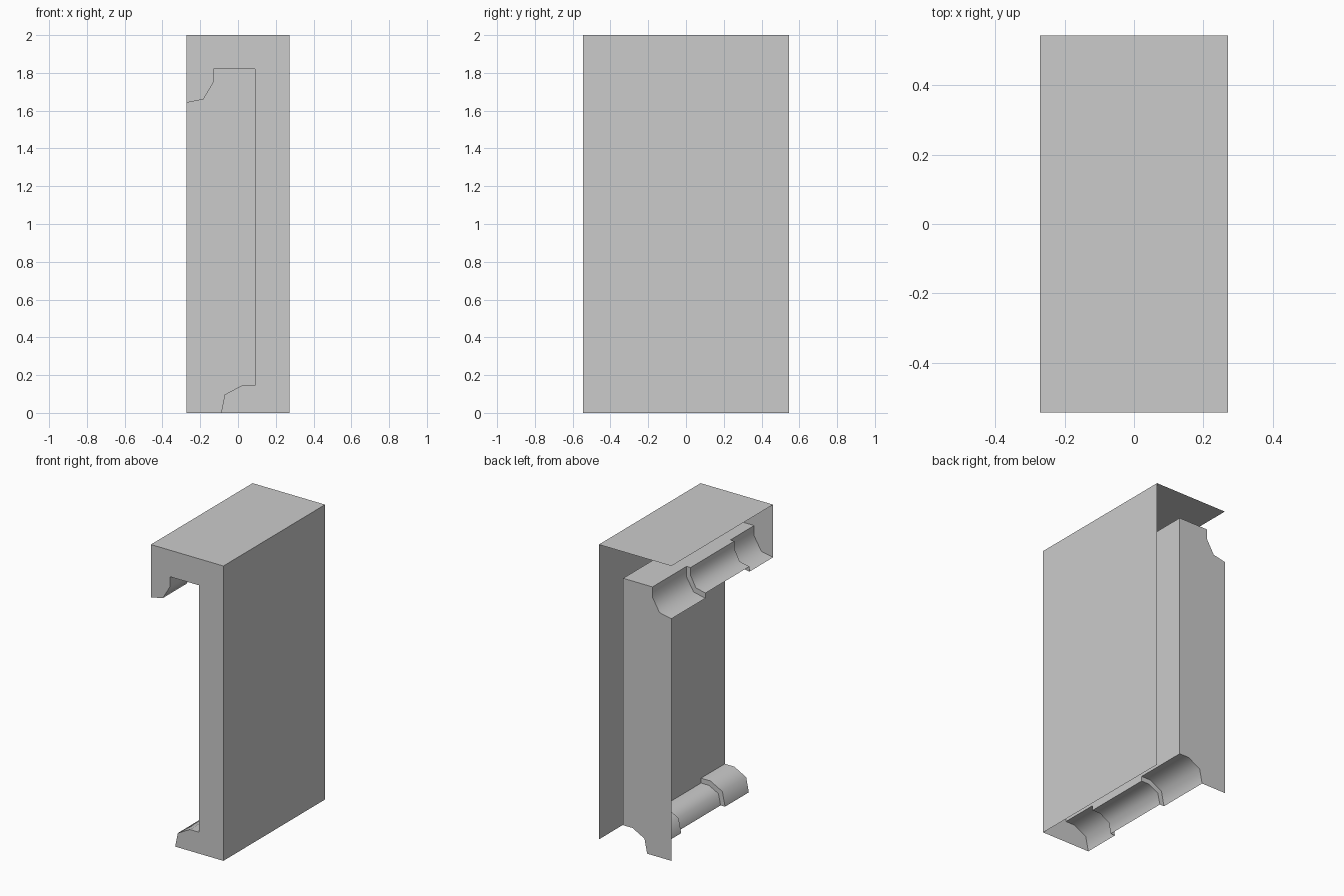
import bpy, bmesh

if "Cube" in bpy.data.objects:
    bpy.data.objects.remove(bpy.data.objects["Cube"])

HX, HY, TOP = 0.272, 0.545, 2.0
PANEL_X, CEIL_Z = 0.09, 1.82
Y_FRONT, Y_BACK = -0.29, 0.18      # ends of the recessed middle section

# moulding profiles (x, z): full at both ends, slimmer in the middle
BASE = [(-0.09, 0), (-0.07, 0.097), (0.02, 0.145), (PANEL_X, 0.145)]
BASE_MID = [(-0.057, 0), (-0.04, 0.075), (0.03, 0.112), (PANEL_X, 0.112)]
LIP = [(-0.13, CEIL_Z), (-0.13, 1.75), (-0.183, 1.66), (-HX, 1.642)]
LIP_MID = [(-0.16, CEIL_Z), (-0.16, 1.768), (-0.2, 1.693), (-HX, 1.677)]


def make_object(name, polys, smooth=()):
    """polys: lists of 3D points; smooth: indices of smooth-shaded faces."""
    bm = bmesh.new()
    for i, poly in enumerate(polys):
        f = bm.faces.new([bm.verts.new(p) for p in poly])
        f.smooth = i in smooth
    bmesh.ops.remove_doubles(bm, verts=bm.verts, dist=1e-5)
    mesh = bpy.data.meshes.new(name)
    bm.to_mesh(mesh)
    bm.free()
    obj = bpy.data.objects.new(name, mesh)
    bpy.context.collection.objects.link(obj)
    return obj


def at_y(profile, y):
    return [(x, y, z) for x, z in profile]


def moulding(name, full, mid):
    """Full, slim and full sections joined by step faces."""
    rows = [at_y(full, -HY), at_y(full, Y_FRONT), at_y(mid, Y_FRONT),
            at_y(mid, Y_BACK), at_y(full, Y_BACK), at_y(full, HY)]
    polys, smooth = [], set()
    for r, (a, b) in enumerate(zip(rows, rows[1:])):
        for i in range(len(full) - 1):
            if r % 2 == 0:
                smooth.add(len(polys))
            polys.append([a[i], a[i + 1], b[i + 1], b[i]])
    return make_object(name, polys, smooth)


# outer side and top
make_object("outer_side", [[(HX, -HY, 0), (HX, HY, 0), (HX, HY, TOP), (HX, -HY, TOP)]])
make_object("top", [[(-HX, -HY, TOP), (HX, -HY, TOP), (HX, HY, TOP), (-HX, HY, TOP)]])

# front end: the C-shaped section
inner = BASE + [(PANEL_X, CEIL_Z)] + LIP
c_shape = inner + [(-HX, TOP), (HX, TOP), (HX, 0)]
make_object("front_cap", [at_y(c_shape, -HY)[::-1]])

# back end: closes the hollow
make_object("back_wall", [at_y(inner + [(-HX, 0)], HY)])

# curved mouldings
moulding("base_moulding", BASE, BASE_MID)
moulding("lip_moulding", LIP, LIP_MID)

# inner panel and ceiling, following the section lengths
sections = [(-HY, Y_FRONT, BASE, LIP), (Y_FRONT, Y_BACK, BASE_MID, LIP_MID),
            (Y_BACK, HY, BASE, LIP)]
panel, ceiling = [], []
for y0, y1, base, lip in sections:
    z, x = base[-1][1], lip[0][0]
    panel.append([(PANEL_X, y0, z), (PANEL_X, y0, CEIL_Z),
                  (PANEL_X, y1, CEIL_Z), (PANEL_X, y1, z)])
    ceiling.append([(PANEL_X, y0, CEIL_Z), (x, y0, CEIL_Z),
                    (x, y1, CEIL_Z), (PANEL_X, y1, CEIL_Z)])
make_object("inner_panel", panel)
make_object("ceiling", ceiling)
